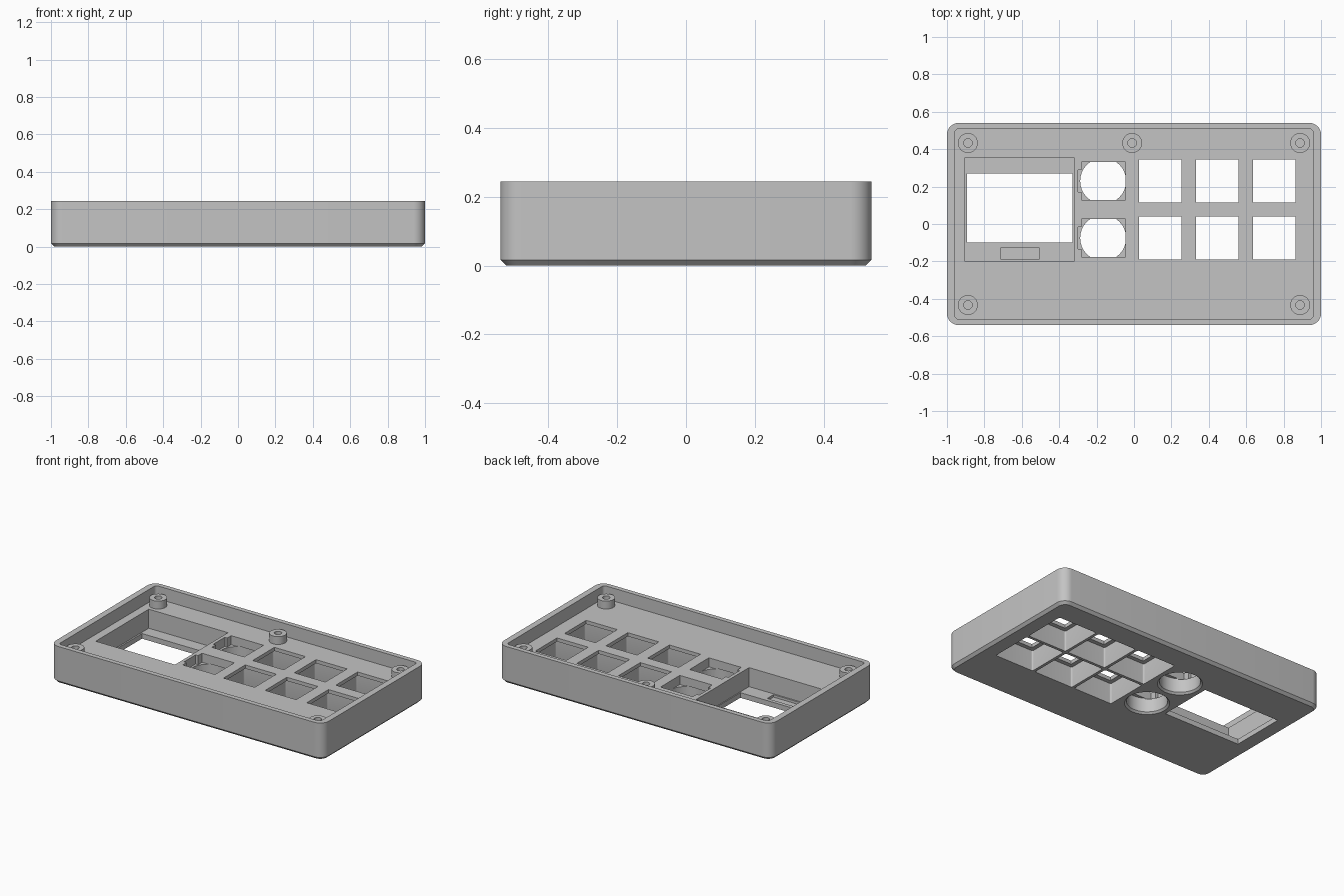
import bpy, bmesh
from math import cos, sin, pi, radians

old = bpy.data.objects.get("Cube")
if old:
    bpy.data.objects.remove(old, do_unlink=True)

grey = bpy.data.materials.new("plain grey")
grey.use_nodes = True
grey.diffuse_color = (0.55, 0.55, 0.55, 1)
grey.node_tree.nodes["Principled BSDF"].inputs["Base Color"].default_value = grey.diffuse_color


def outline(w, d, r, seg=8):
    """Rounded rectangle, counter-clockwise; r = half the width gives a circle."""
    pts = []
    for k, (sx, sy) in enumerate([(1, 1), (-1, 1), (-1, -1), (1, -1)]):
        for i in range(seg + 1):
            a = (k + i / seg) * pi / 2
            pts.append((sx * (w / 2 - r) + r * cos(a), sy * (d / 2 - r) + r * sin(a)))
    return pts


def loft(name, x, y, layers):
    """Solid through layers of (z, width, depth, corner radius)."""
    bm = bmesh.new()
    rings = [[bm.verts.new((x + px, y + py, z)) for px, py in outline(w, d, r)]
             for z, w, d, r in layers]
    n = len(rings[0])
    for a, b in zip(rings, rings[1:]):
        for i in range(n):
            j = (i + 1) % n
            bm.faces.new((a[i], a[j], b[j], b[i]))
    bm.faces.new(rings[0][::-1])
    bm.faces.new(rings[-1])
    bmesh.ops.remove_doubles(bm, verts=bm.verts, dist=1e-5)
    bmesh.ops.recalc_face_normals(bm, faces=bm.faces)
    mesh = bpy.data.meshes.new(name)
    bm.to_mesh(mesh)
    bm.free()
    mesh.materials.append(grey)
    ob = bpy.data.objects.new(name, mesh)
    bpy.context.collection.objects.link(ob)
    return ob


def box(x0, x1, y0, y1, z0, z1, r=0.0):
    return loft("cutter", (x0 + x1) / 2, (y0 + y1) / 2,
                [(z, x1 - x0, y1 - y0, r) for z in (z0, z1)])


def cylinder(x, y, r, z0, z1):
    return loft("cutter", x, y, [(z, 2 * r, 2 * r, r) for z in (z0, z1)])


def combine(target, tool, operation="DIFFERENCE"):
    mod = target.modifiers.new("cut", "BOOLEAN")
    mod.operation = operation
    mod.solver = "EXACT"
    mod.object = tool
    bpy.context.view_layer.objects.active = target
    bpy.ops.object.modifier_apply(modifier=mod.name)
    bpy.data.objects.remove(tool, do_unlink=True)


HEIGHT, FLOOR, PLATE = 0.245, 0.16, 0.136

# Outer shell with chamfered lower edge, hollowed from above
case = loft("case_shell", 0, 0, [(0, 1.966, 1.046, 0.045), (0.017, 2, 1.08, 0.062),
                                 (HEIGHT, 2, 1.08, 0.062)])
combine(case, box(-0.958, 0.958, -0.508, 0.508, FLOOR, 0.4, 0.02))

# Key openings: wide well below, smaller hole through the plate
for x in (0.14, 0.445, 0.75):
    for y in (0.23, -0.075):
        combine(case, loft("cutter", x, y, [(-0.01, 0.29, 0.29, 0.012), (0.005, 0.284, 0.284, 0.01),
                                            (PLATE, 0.284, 0.284, 0.01)]))
        combine(case, box(x - 0.114, x + 0.114, y - 0.114, y + 0.114, 0.1, 0.3))

# Knob openings: round well below, square seat with side notch above
for y in (0.23, -0.075):
    x = -0.165
    combine(case, loft("cutter", x, y, [(-0.005, 0.28, 0.28, 0.14), (0.012, 0.246, 0.246, 0.123),
                                        (0.105, 0.246, 0.246, 0.123)]))
    combine(case, box(-0.282, -0.045, y - 0.101, y + 0.101, 0.1, 0.3))
    combine(case, box(-0.3, -0.27, y - 0.06, y + 0.06, 0.1, 0.3))

# Screen pocket, window and connector recess
combine(case, box(-0.903, -0.322, -0.2, 0.355, 0.034, 0.3))
combine(case, box(-0.893, -0.328, -0.1, 0.27, -0.1, 0.1))
combine(case, box(-0.71, -0.508, -0.19, -0.125, 0.018, 0.1))

# Screw posts
for x, y in [(-0.888, 0.433), (0.888, 0.433), (-0.888, -0.433), (0.888, -0.433), (-0.01, 0.433)]:
    combine(case, cylinder(x, y, 0.053, FLOOR - 0.02, 0.212), "UNION")
    combine(case, cylinder(x, y, 0.023, 0.1, 0.3))

# Smooth round parts, keep corners sharp
bpy.ops.object.select_all(action="DESELECT")
case.select_set(True)
bpy.context.view_layer.objects.active = case
bpy.ops.object.shade_smooth_by_angle(angle=radians(30))
